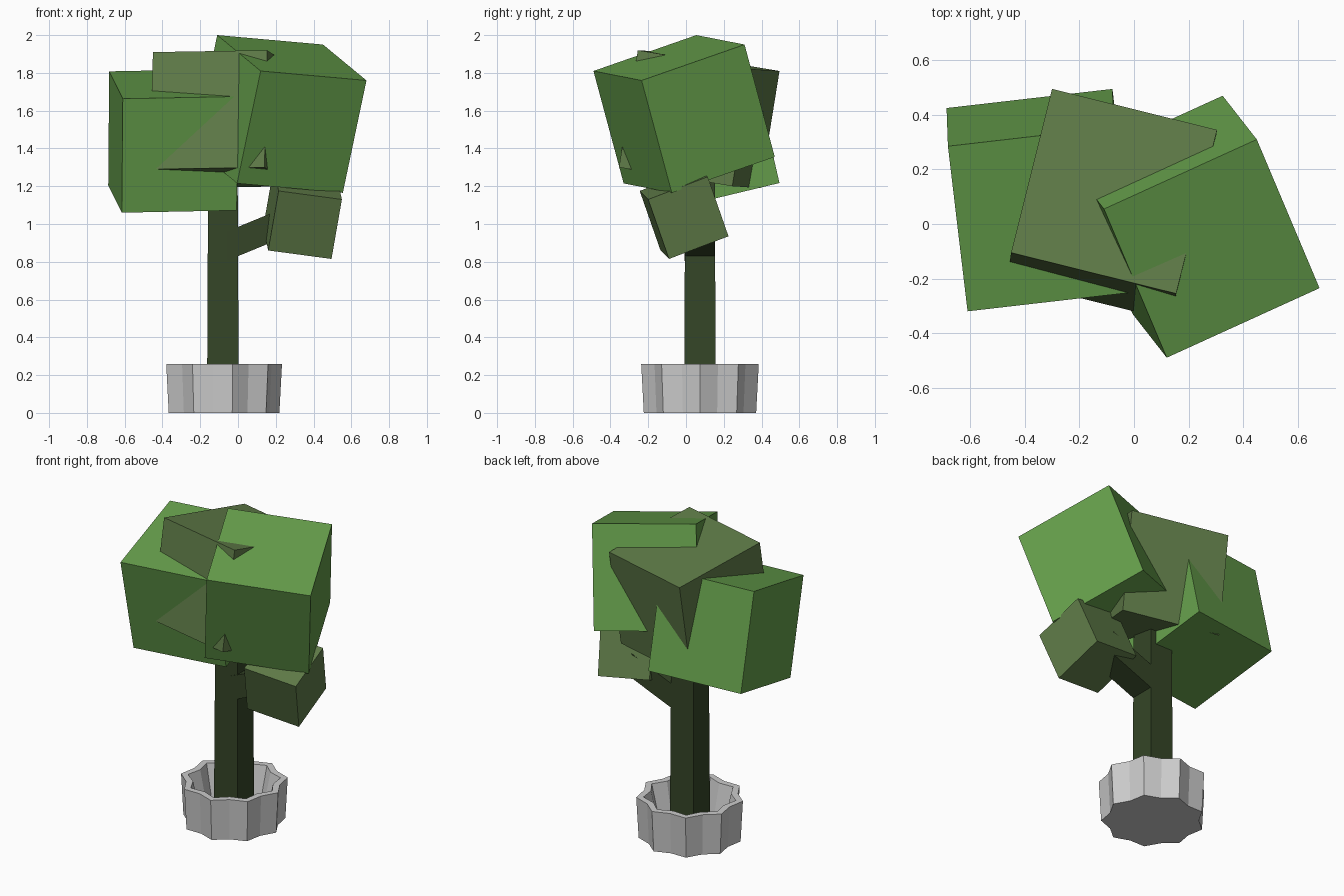
import bpy, bmesh, math
from mathutils import Matrix, Vector

if "Cube" in bpy.data.objects:
    bpy.data.objects.remove(bpy.data.objects["Cube"])


def material(name, rgb):
    m = bpy.data.materials.new(name)
    m.diffuse_color = (*rgb, 1)
    m.use_nodes = True
    m.node_tree.nodes["Principled BSDF"].inputs["Base Color"].default_value = m.diffuse_color
    return m


LEAF = material("leaf_green", (0.13, 0.34, 0.07))
MOSS = material("moss_green", (0.115, 0.20, 0.065))
BARK = material("bark_green", (0.035, 0.06, 0.02))


def finish(name, bm, mat=None):
    bmesh.ops.recalc_face_normals(bm, faces=bm.faces)
    me = bpy.data.meshes.new(name)
    bm.to_mesh(me)
    bm.free()
    ob = bpy.data.objects.new(name, me)
    bpy.context.collection.objects.link(ob)
    if mat:
        me.materials.append(mat)
    return ob


def block(name, corner, ex, ey, ez, mat):
    """Box given by its low front left corner and three edge vectors."""
    ex, ey, ez = Vector(ex), Vector(ey), Vector(ez)
    c = Vector(corner) + (ex + ey + ez) / 2
    mtx = Matrix((ex, ey, ez)).transposed().to_4x4()
    bm = bmesh.new()
    bmesh.ops.create_cube(bm, size=1, matrix=Matrix.Translation(c) @ mtx)
    return finish(name, bm, mat)


CX, CY = -0.08, 0.074

# Fluted pot: nine ridges, hollow, slightly flared
bm = bmesh.new()


def ring(z, tip, valley):
    return [bm.verts.new((CX - 0.003 + r * math.cos(a), CY + r * math.sin(a), z))
            for i in range(18)
            for a, r in [(math.radians(20 * i), valley if i % 2 else tip)]]


rings = [ring(0, 0.302, 0.266), ring(0.26, 0.316, 0.278),
         ring(0.26, 0.274, 0.237), ring(0.04, 0.22, 0.19)]
for a, b in zip(rings, rings[1:]):
    for i in range(18):
        j = (i + 1) % 18
        bm.faces.new((a[i], a[j], b[j], b[i]))
bm.faces.new(rings[0])
bm.faces.new(rings[-1])
finish("pot", bm)

# Tapered square trunk
bm = bmesh.new()
bmesh.ops.create_cone(bm, cap_ends=True, segments=4, radius1=0.084 * 2 ** 0.5,
                      radius2=0.077 * 2 ** 0.5, depth=1.46,
                      matrix=Matrix.Translation((CX, CY, 0.77))
                      @ Matrix.Rotation(math.pi / 4, 4, 'Z'))
finish("trunk", bm, BARK)

# Side branch
block("branch", (-0.06, -0.008, 0.805), (0.34, 0, 0.14), (0, 0.16, 0), (0, 0, 0.155), BARK)

# Foliage cubes
block("foliage_right", (-0.005, -0.33, 1.215),
      (0.56, 0.255, -0.05), (-0.23, 0.545, 0.19), (0.125, -0.16, 0.595), LEAF)
block("foliage_left", (-0.615, -0.18, 1.06),
      (0.608, 0.07, 0.012), (-0.072, 0.605, 0.145), (0.005, -0.14, 0.603), LEAF)
block("foliage_middle", (-0.465, -0.205, 1.29),
      (0.605, -0.15, 0.01), (0.15, 0.60, -0.10), (0.0145, 0.10, 0.62), MOSS)
block("foliage_small", (0.16, -0.135, 0.86),
      (0.335, 0.045, -0.045), (-0.027, 0.315, 0.12), (0.055, -0.11, 0.315), MOSS)
